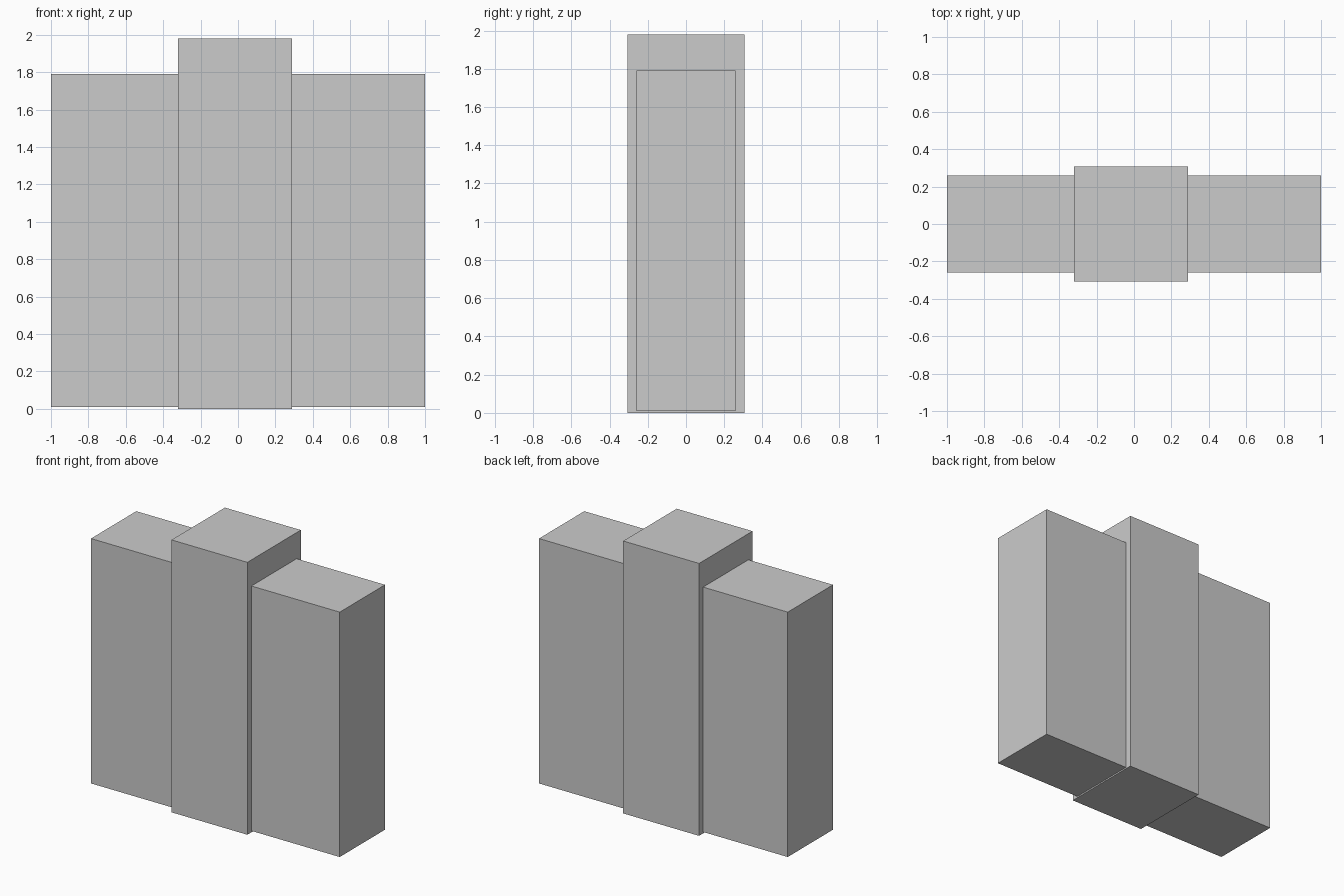
import bpy

if "Cube" in bpy.data.objects:
    bpy.data.objects.remove(bpy.data.objects["Cube"])


def box(name, lo, hi):
    """Add a box spanning two opposite corners."""
    size = [b - a for a, b in zip(lo, hi)]
    centre = [(a + b) / 2 for a, b in zip(lo, hi)]
    bpy.ops.mesh.primitive_cube_add(size=1)
    obj = bpy.context.object
    obj.name = name
    for v in obj.data.vertices:
        v.co = [c + p * s for c, p, s in zip(centre, v.co, size)]
    return obj


# Taller, deeper central block
box("central_block", (-0.32, -0.307, 0.0), (0.29, 0.307, 1.98))

# Lower side blocks, meeting the central block
box("left_block", (-1.0, -0.26, 0.01), (-0.32, 0.26, 1.79))
box("right_block", (0.29, -0.26, 0.01), (1.0, 0.26, 1.79))
